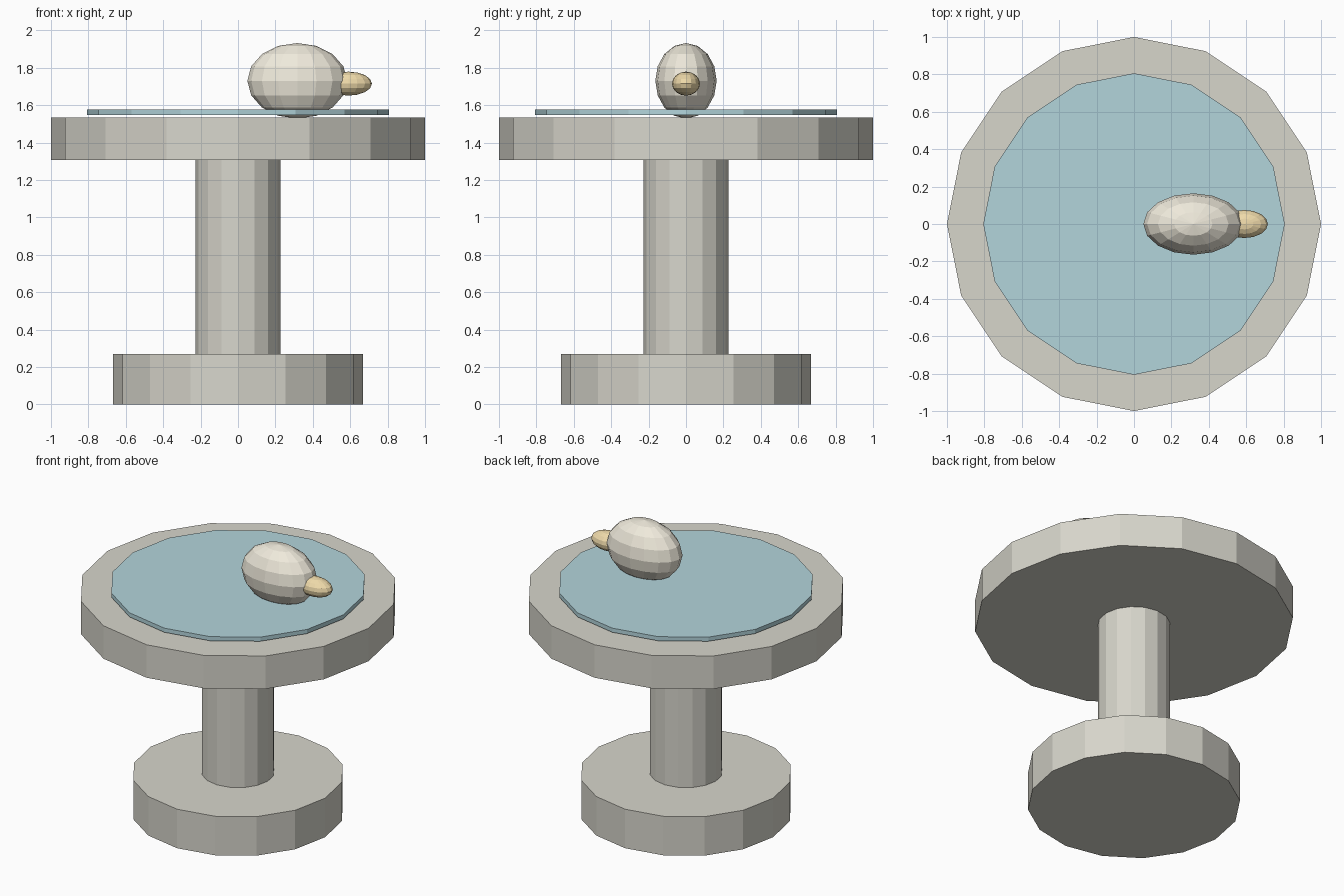
import bpy

if "Cube" in bpy.data.objects:
    bpy.data.objects.remove(bpy.data.objects["Cube"])


def material(name, r, g, b):
    m = bpy.data.materials.new(name)
    m.diffuse_color = (r, g, b, 1)
    m.use_nodes = True
    m.node_tree.nodes["Principled BSDF"].inputs["Base Color"].default_value = m.diffuse_color
    return m


stone = material("stone", 0.68, 0.67, 0.60)
water_blue = material("water_blue", 0.45, 0.66, 0.71)
feather = material("feather", 0.86, 0.82, 0.71)
beak_yellow = material("beak_yellow", 0.86, 0.70, 0.40)


def disc(name, radius, z0, z1, mat):
    """16-sided upright cylinder between two heights."""
    bpy.ops.mesh.primitive_cylinder_add(
        vertices=16, radius=radius, depth=z1 - z0, location=(0, 0, (z0 + z1) / 2))
    ob = bpy.context.object
    ob.name = name
    ob.data.materials.append(mat)


def ellipsoid(name, centre, radii, mat):
    """Faceted ellipsoid with poles up and down."""
    bpy.ops.mesh.primitive_uv_sphere_add(
        segments=16, ring_count=8, radius=1, location=centre)
    ob = bpy.context.object
    ob.name = name
    ob.scale = radii
    bpy.ops.object.transform_apply(location=False, rotation=False, scale=True)
    ob.data.materials.append(mat)


# Stone stand
disc("base", 0.667, 0.0, 0.27, stone)
disc("column", 0.228, 0.27, 1.307, stone)
disc("basin", 1.0, 1.307, 1.535, stone)

# Water sheet just above the basin
disc("water", 0.806, 1.547, 1.576, water_blue)

# Bird facing +x
ellipsoid("bird_body", (0.317, 0, 1.73), (0.267, 0.164, 0.202), feather)
ellipsoid("bird_beak", (0.59, 0, 1.715), (0.126, 0.075, 0.064), beak_yellow)
